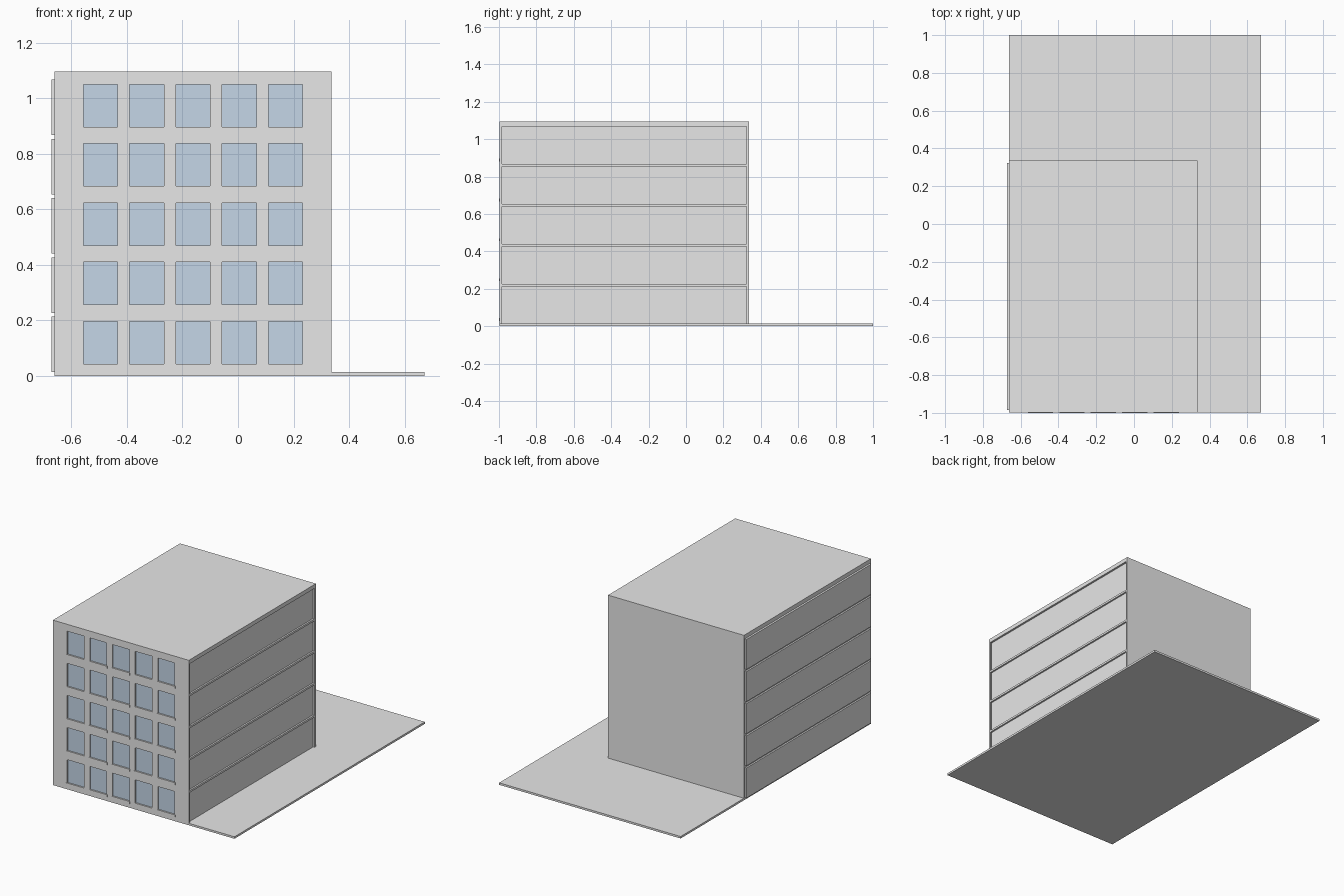
import bpy
import bmesh

if "Cube" in bpy.data.objects:
    bpy.data.objects.remove(bpy.data.objects["Cube"])


def material(name, rgb):
    m = bpy.data.materials.new(name)
    m.diffuse_color = (*rgb, 1)
    m.use_nodes = True
    m.node_tree.nodes["Principled BSDF"].inputs["Base Color"].default_value = m.diffuse_color
    return m


concrete = material("pale_concrete", (0.8, 0.8, 0.8))
glass = material("light_blue_glass", (0.565, 0.68, 0.81))

# Main dimensions
X0, X1 = -0.661, 0.337          # building sides
Y0, Y1 = -0.997, 0.336          # building front and back
TOP = 1.095
T = 0.0133                      # wall and slab thickness
FLOORS, COLS = 5, 5
PITCH = 0.2133                  # storey height
SHIFT = 0.0107                  # sideways offset of the storey blocks
WIN_W, WIN_Z0, WIN_Z1 = 0.123, 0.043, 0.196
centres = [X0 + (X1 - X0) * (i + 1) / (COLS + 1) for i in range(COLS)]


def box(name, x0, x1, y0, y1, z0, z1):
    bm = bmesh.new()
    bmesh.ops.create_cube(bm, size=1)
    for v in bm.verts:
        v.co = ((x0 + x1) / 2 + v.co.x * (x1 - x0),
                (y0 + y1) / 2 + v.co.y * (y1 - y0),
                (z0 + z1) / 2 + v.co.z * (z1 - z0))
    return finish(name, bm)


def finish(name, bm):
    me = bpy.data.meshes.new(name)
    bm.to_mesh(me)
    bm.free()
    me.materials.append(concrete)
    ob = bpy.data.objects.new(name, me)
    bpy.context.collection.objects.link(ob)
    return ob


# Ground plate beside and behind the building
box("ground_plate", X0, 0.672, Y0, 1.0, 0, T)

# Back wall and roof
box("back_wall", X0, X1, Y1 - T, Y1, T, TOP - T)
box("roof", X0, X1, Y0 + T, Y1, TOP - 2 * T, TOP)

# Storey blocks, proud on the left and recessed on the right, with slabs between
for f in range(FLOORS):
    z = T + f * PITCH
    box("storey_block", X0 - SHIFT, X1 - SHIFT, Y0 + T, Y1 - T, z, z + 0.2)
    if f:
        box("floor_slab", X0, X1, Y0 + T, Y1 - T, z - T, z)

# Front wall: a grid whose window cells are pushed back and glazed
xs = [X0] + [c + s * WIN_W / 2 for c in centres for s in (-1, 1)] + [X1]
zs = [0] + [f * PITCH + z for f in range(FLOORS) for z in (WIN_Z0, WIN_Z1)] + [TOP]
bm = bmesh.new()
grid = [[bm.verts.new((x, Y0, z)) for x in xs] for z in zs]
windows = []
for j in range(len(zs) - 1):
    for i in range(len(xs) - 1):
        face = bm.faces.new((grid[j][i], grid[j][i + 1],
                             grid[j + 1][i + 1], grid[j + 1][i]))
        if i % 2 and j % 2:
            windows.append(face)
rim = [e for e in bm.edges if e.is_boundary]
new = bmesh.ops.extrude_edge_only(bm, edges=rim)["geom"]
bmesh.ops.translate(bm, vec=(0, T, 0),
                    verts=[g for g in new if isinstance(g, bmesh.types.BMVert)])
panes = bmesh.ops.extrude_discrete_faces(bm, faces=windows)["faces"]
for pane in panes:
    pane.material_index = 1
    bmesh.ops.translate(bm, vec=(0, 0.007, 0), verts=list(pane.verts))
bmesh.ops.recalc_face_normals(bm, faces=bm.faces[:])
# Keep the front of the wall facing outwards
if panes[0].normal.y > 0:
    bmesh.ops.reverse_faces(bm, faces=bm.faces[:])
wall = finish("front_wall", bm)
wall.data.materials.append(glass)

# Window sills
for f in range(FLOORS):
    for c in centres:
        z = f * PITCH + WIN_Z0
        box("window_sill", c - 0.067, c + 0.067, -1.0, Y0 + 0.006, z - 0.015, z)
